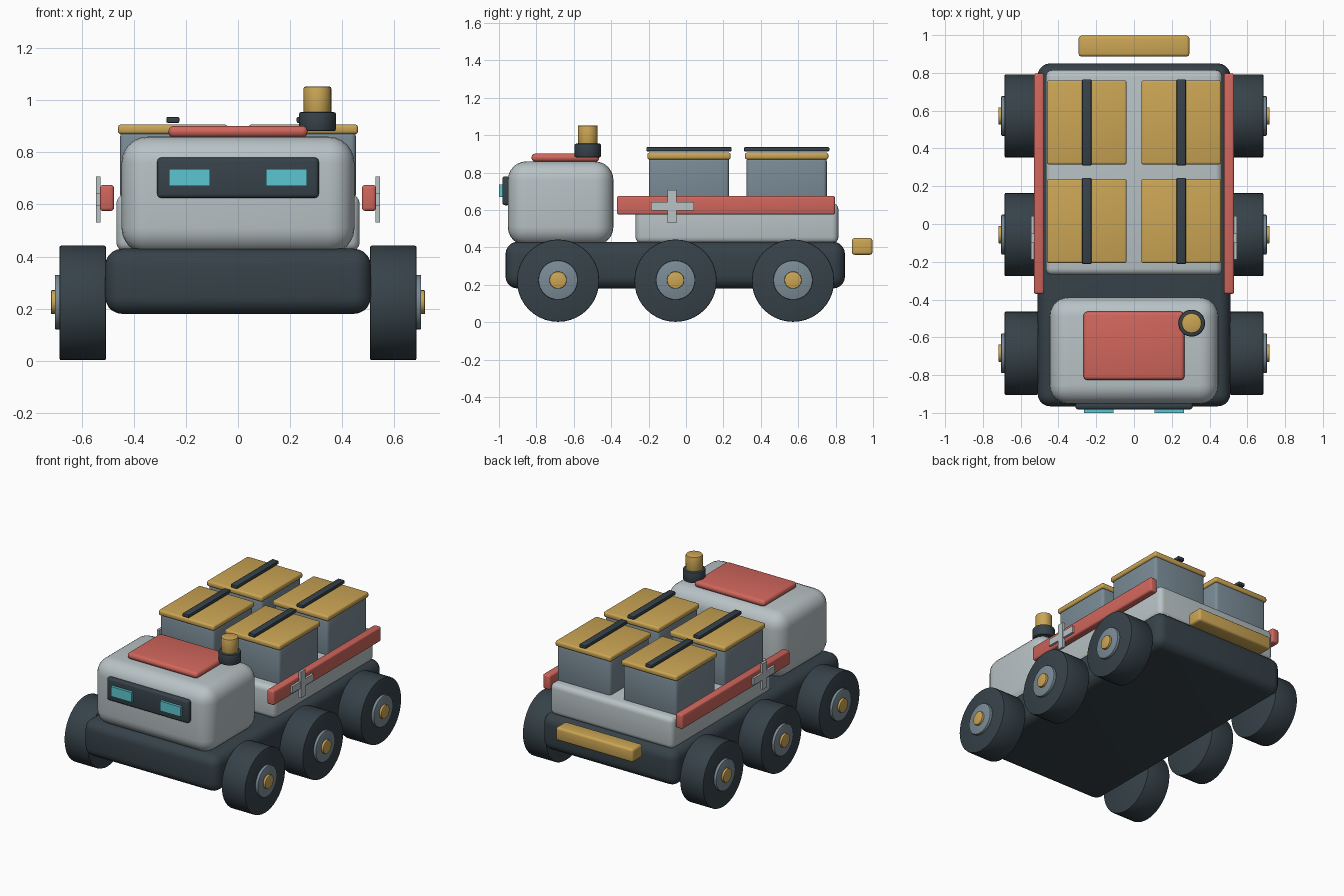
import bpy, math

if "Cube" in bpy.data.objects:
    bpy.data.objects.remove(bpy.data.objects["Cube"])


def material(name, r, g, b):
    m = bpy.data.materials.new(name)
    lin = [((c / 255 + 0.055) / 1.055) ** 2.4 for c in (r, g, b)]
    m.diffuse_color = (*lin, 1)
    m.use_nodes = True
    m.node_tree.nodes["Principled BSDF"].inputs["Base Color"].default_value = m.diffuse_color
    return m


DARK = material("dark slate", 54, 66, 73)
PALE = material("pale grey", 184, 194, 197)
STEEL = material("steel grey", 122, 139, 150)
RED = material("coral red", 208, 102, 92)
GOLD = material("mustard", 203, 165, 84)
TEAL = material("teal light", 92, 198, 208)


def finish(ob, name, mat, bevel, segments):
    ob.name = name
    ob.data.materials.append(mat)
    if bevel:
        mod = ob.modifiers.new("Bevel", 'BEVEL')
        mod.width = bevel
        mod.segments = segments
        mod.limit_method = 'ANGLE'
        mod.angle_limit = math.radians(40)
        bpy.ops.object.modifier_apply(modifier=mod.name)
    bpy.ops.object.shade_smooth_by_angle(angle=math.radians(35))
    return ob


def box(name, mat, x, y, z, bevel=0.0, segments=3):
    """Box from (min, max) ranges on each axis."""
    spans = (x, y, z)
    bpy.ops.mesh.primitive_cube_add(size=1, location=[(a + b) / 2 for a, b in spans])
    ob = bpy.context.object
    ob.scale = [b - a for a, b in spans]
    bpy.ops.object.transform_apply(location=False, rotation=False, scale=True)
    return finish(ob, name, mat, bevel, segments)


def cylinder(name, mat, radius, depth, centre, along_x=False, bevel=0.0, sides=32):
    bpy.ops.mesh.primitive_cylinder_add(
        vertices=sides, radius=radius, depth=depth, location=centre,
        rotation=(0, math.pi / 2 if along_x else 0, 0))
    return finish(bpy.context.object, name, mat, bevel, 2)


def mirrored(side, a, b):
    return tuple(sorted((side * a, side * b)))


# Main body
box("chassis", DARK, (-0.51, 0.51), (-0.965, 0.85), (0.18, 0.43), 0.065, 5)
box("cab", PALE, (-0.447, 0.447), (-0.953, -0.388), (0.41, 0.86), 0.1, 6)
box("cargo_bed", PALE, (-0.467, 0.467), (-0.27, 0.815), (0.42, 0.638), 0.035, 4)
box("rear_bumper", GOLD, (-0.293, 0.293), (0.887, 0.997), (0.36, 0.45), 0.015)

# Cab details
box("roof_panel", RED, (-0.267, 0.267), (-0.826, -0.464), (0.858, 0.902), 0.02)
box("visor", DARK, (-0.31, 0.31), (-0.982, -0.94), (0.625, 0.78), 0.015)
cylinder("beacon_base", DARK, 0.071, 0.073, (0.305, -0.525, 0.918), bevel=0.008)
cylinder("beacon_lamp", GOLD, 0.053, 0.11, (0.305, -0.525, 0.997), bevel=0.006)

for side in (-1, 1):
    # Front lights
    box("front_light", TEAL, mirrored(side, 0.108, 0.264), (-1.0, -0.975), (0.67, 0.737))

    # Side rails with cross plates
    box("side_rail", RED, mirrored(side, 0.476, 0.53), (-0.37, 0.797), (0.575, 0.675), 0.012)
    box("cross_upright", PALE, mirrored(side, 0.528, 0.546), (-0.099, -0.051), (0.53, 0.708))
    box("cross_bar", PALE, mirrored(side, 0.528, 0.545), (-0.188, 0.042), (0.596, 0.643))

    # Wheels
    for y in (-0.684, -0.056, 0.572):
        cylinder("wheel", DARK, 0.22, 0.178, (side * 0.596, y, 0.222), True, 0.006, 40)
        cylinder("hub", STEEL, 0.105, 0.03, (side * 0.688, y, 0.225), True, 0.004)
        cylinder("hub_cap", GOLD, 0.046, 0.03, (side * 0.703, y, 0.225), True, 0.004, 24)

    # Cargo crates with lids and straps
    cx = side * 0.25
    for cy in (0.016, 0.538):
        box("crate", STEEL, (cx - 0.203, cx + 0.203), (cy - 0.215, cy + 0.215), (0.62, 0.88), 0.02)
        box("crate_lid", GOLD, (cx - 0.211, cx + 0.211), (cy - 0.223, cy + 0.223), (0.87, 0.907), 0.012)
        box("strap", DARK, (cx - 0.025, cx + 0.025), (cy - 0.228, cy + 0.228), (0.913, 0.936), 0.006, 2)
